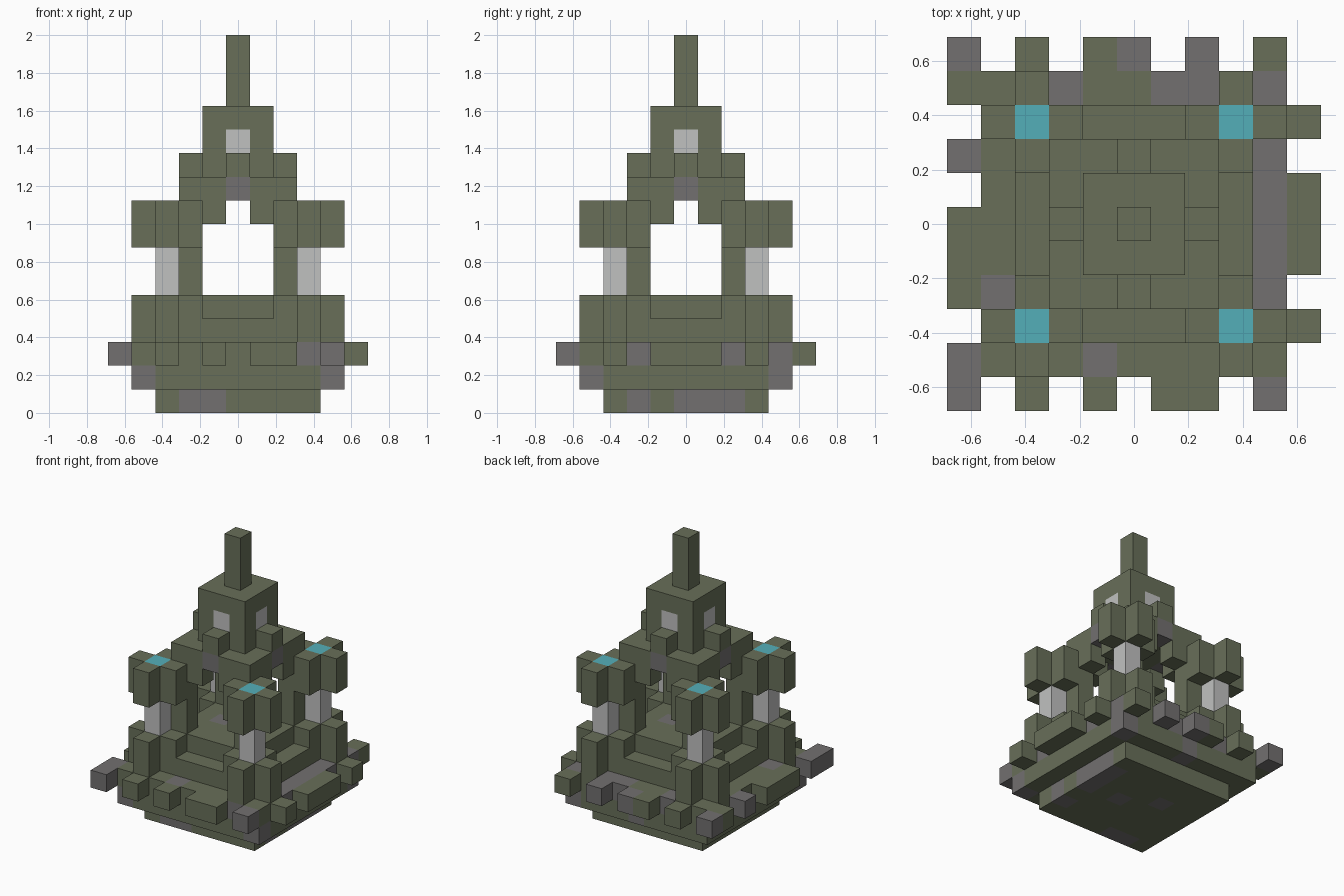
import bpy, bmesh
from mathutils import Vector

cube = bpy.data.objects.get("Cube")
if cube:
    bpy.data.objects.remove(cube, do_unlink=True)

U = 0.125  # edge length of one block


def make_material(name, rgb):
    lin = [((c / 255 + 0.055) / 1.055) ** 2.4 for c in rgb] + [1.0]
    m = bpy.data.materials.new(name)
    m.use_nodes = True
    m.diffuse_color = lin
    bsdf = next(n for n in m.node_tree.nodes if n.type == 'BSDF_PRINCIPLED')
    bsdf.inputs["Base Color"].default_value = lin
    bsdf.inputs["Roughness"].default_value = 0.9
    return m


MATS = [make_material("mossy_stone", (104, 111, 89)),
        make_material("grey_stone", (114, 112, 112)),
        make_material("pale_stone", (192, 193, 192)),
        make_material("cyan_crystal", (84, 175, 185))]
MOSS, GREY, PALE, CYAN = range(4)
AXES = [Vector(a) for a in ((1, 0, 0), (0, 1, 0), (0, 0, 1))]


def box(i0, i1, j0, j1, k0, k1, mat=MOSS):
    """Solid range of block cells, inclusive."""
    return {(i, j, k): mat for i in range(i0, i1 + 1)
            for j in range(j0, j1 + 1) for k in range(k0, k1 + 1)}


def slab(half, k):
    return box(-half, half, -half, half, k, k)


def paint(cells, spots, k, mat=GREY):
    for i, j in spots:
        cells[(i, j, k)] = mat
    return cells


def build(name, cells):
    """Make the outer skin of a group of blocks, merging flat areas."""
    bm = bmesh.new()
    for cell, mat in cells.items():
        c = Vector(cell) + Vector((0, 0, 0.5))
        for a in range(3):
            u, v = AXES[(a + 1) % 3] / 2, AXES[(a + 2) % 3] / 2
            for s in (1, -1):
                n = AXES[a] * s
                if tuple(int(x) for x in Vector(cell) + n) in cells:
                    continue
                o = c + n / 2
                ring = [o - u - v, o + u - v, o + u + v, o - u + v][::s]
                f = bm.faces.new([bm.verts.new(p * U) for p in ring])
                f.material_index = mat
    bmesh.ops.remove_doubles(bm, verts=bm.verts, dist=0.001)
    bmesh.ops.dissolve_limit(bm, angle_limit=0.01, verts=bm.verts, edges=bm.edges,
                             delimit={'MATERIAL'})
    me = bpy.data.meshes.new(name)
    bm.to_mesh(me)
    bm.free()
    for m in MATS:
        me.materials.append(m)
    ob = bpy.data.objects.new(name, me)
    bpy.context.collection.objects.link(ob)
    return ob


# Stepped foundation
build("foundation", paint(slab(3, 0), [(-2, -3), (-1, -3), (3, -2), (3, 0), (3, 1),
                                       (3, 2), (1, 0), (-1, 1)], 0))

# Wide terrace with the battlement blocks hanging off its rim
terrace = slab(4, 1) | slab(4, 2)
paint(terrace, [(-4, -4), (4, -4), (4, 4), (0, 4)], 1)
paint(terrace, [(-1, -4), (3, -4), (4, 4), (-2, 4), (1, 4), (2, 4), (-4, -2)]
      + [(4, j) for j in range(-2, 3)], 2)
paint(terrace, [(-3, -5), (-1, -5), (1, -5), (2, -5), (-3, 5), (-1, 5), (4, 5),
                (-5, 4), (-5, 0), (-5, -1), (-5, -2),
                (5, -3), (5, -1), (5, 0), (5, 1), (5, 3)], 2, MOSS)
paint(terrace, [(-5, -5), (-5, -4), (4, -5), (-5, 2), (-5, 5), (0, 5), (2, 5)], 2)
build("terrace", terrace)

# Two steps up to the inner floor
build("steps", slab(3, 3) | paint(slab(2, 4), [(-1, 0), (1, 0)], 4))

# Corner turrets: cross-shaped foot, pale shaft, cross-shaped cap with crystal
for sx, xname in ((-1, "right"), (1, "left")):
    for sy, yname in ((-1, "front"), (1, "back")):
        x, y = 3 * sx, 3 * sy
        tag = f"{yname}_{xname}"

        def cross(k):
            return box(x - 1, x + 1, y, y, k, k + 1) | box(x, x, y - 1, y + 1, k, k + 1)

        build(f"turret_foot_{tag}", cross(3))
        build(f"turret_shaft_{tag}", box(x, x, y, y, 5, 6, PALE))
        build(f"turret_cap_{tag}", cross(7) | {(x, y, 8): CYAN})
        # Inner pillar with the arch shoulders beside it
        px, py = 2 * sx, 2 * sy
        pillar = box(px, px, py, py, 5, 8)
        paint(pillar, [(sx, py), (px, sy)], 8, MOSS)
        build(f"pillar_{tag}", pillar)

# Roof over the arches, with a grey keystone and a small block on each side
SIDES = [(1, 0), (-1, 0), (0, 1), (0, -1)]
centres = [(2 * a, 2 * b) for a, b in SIDES]
roof = paint(slab(2, 9), centres, 9)
build("roof", paint(roof, centres, 10, MOSS))

# Tower with a pale window on every side, then the spire
tower = slab(1, 10) | slab(1, 11) | slab(1, 12)
build("tower", paint(tower, SIDES, 11, PALE))
build("spire", box(0, 0, 0, 0, 13, 15))
